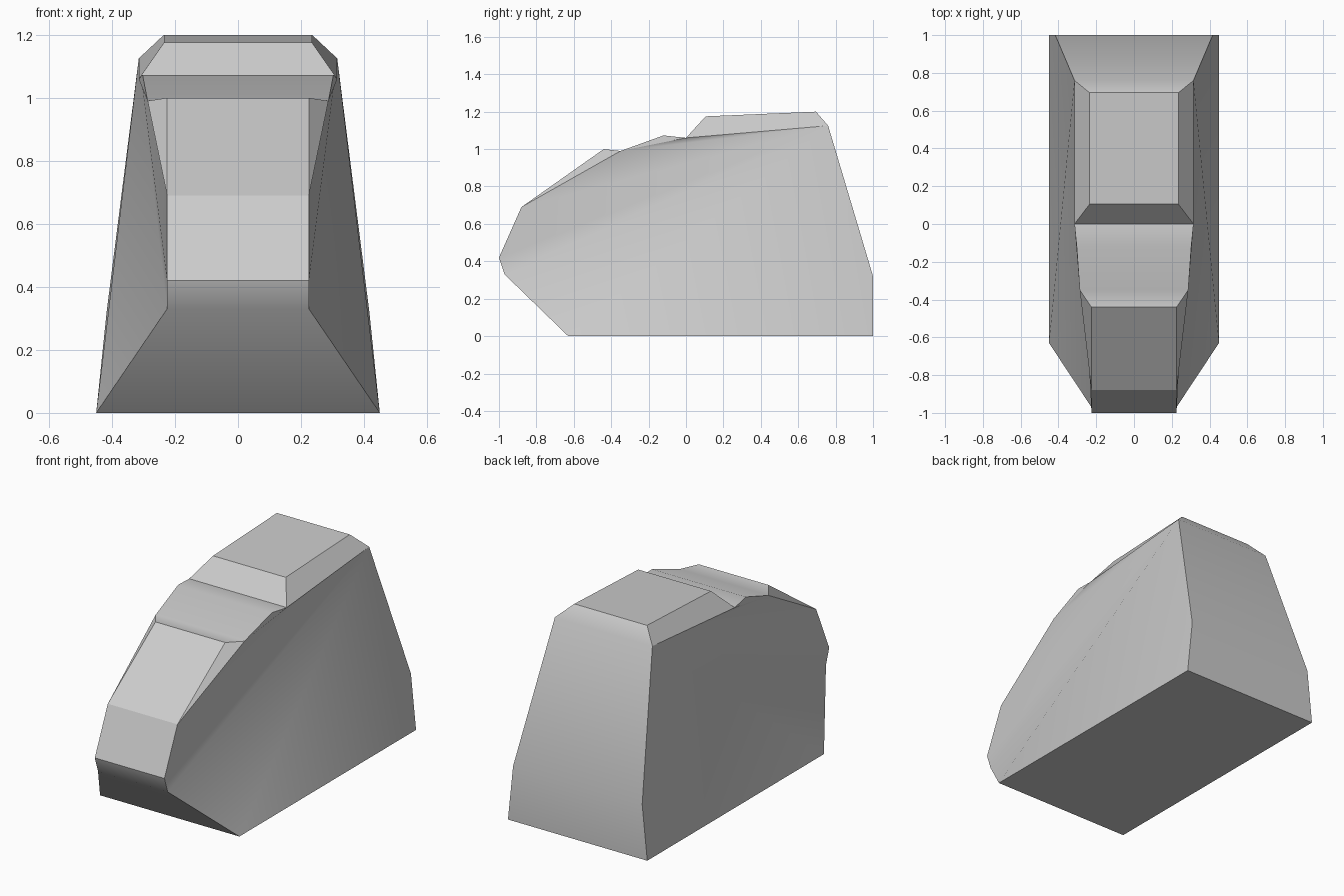
import bpy
import bmesh
import math

cube = bpy.data.objects.get("Cube")
if cube:
    bpy.data.objects.remove(cube, do_unlink=True)

# One flat colour
grey = bpy.data.materials.new("light grey")
grey.use_nodes = True
grey.diffuse_color = (0.6, 0.6, 0.6, 1)
grey.node_tree.nodes["Principled BSDF"].inputs["Base Color"].default_value = (0.6, 0.6, 0.6, 1)

# Profile from the lower front, over the top, to the lower back: half width, y, z
profile = {
    "base_front": (0.45, -0.63, 0),
    "nose_low": (0.225, -0.97, 0.33),
    "nose_tip": (0.225, -1, 0.42),
    "nose_high": (0.225, -0.88, 0.69),
    "hood_front": (0.225, -0.44, 1.0),
    "hood_side": (0.287, -0.35, 0.99),
    "hood_crest": (0.303, -0.12, 1.073),
    "roof_foot": (0.315, 0, 1.06),
    "roof_front": (0.235, 0.105, 1.175),
    "roof_back": (0.235, 0.695, 1.2),
    "shoulder": (0.315, 0.76, 1.125),
    "tail_high": (0.417, 1, 0.32),
    "base_back": (0.45, 1, 0),
}

# Flank panels: a fan around the shoulder plus the small bevels above it
flank = [("shoulder", a, b) for a, b in (
    ("base_front", "nose_low"), ("nose_low", "nose_tip"),
    ("nose_tip", "nose_high"), ("nose_high", "hood_side"),
    ("hood_side", "roof_foot"))]
flank += [
    ("shoulder", "tail_high", "base_back", "base_front"),
    ("nose_high", "hood_front", "hood_side"),
    ("hood_side", "hood_crest", "roof_foot"),
    ("roof_foot", "roof_front", "roof_back", "shoulder"),
]

bm = bmesh.new()
left = {n: bm.verts.new(p) for n, p in profile.items()}
right = {n: bm.verts.new((-x, y, z)) for n, (x, y, z) in profile.items()}

# Centre strips, closed round through the underside
names = list(profile)
for a, b in zip(names, names[1:] + names[:1]):
    bm.faces.new((left[a], left[b], right[b], right[a]))

# Mirrored flanks
for side in (left, right):
    for panel in flank:
        bm.faces.new([side[n] for n in panel])

bmesh.ops.recalc_face_normals(bm, faces=bm.faces)
mesh = bpy.data.meshes.new("body_shell")
bm.to_mesh(mesh)
bm.free()
mesh.materials.append(grey)

body = bpy.data.objects.new("body_shell", mesh)
bpy.context.collection.objects.link(body)
bpy.ops.object.select_all(action="DESELECT")
body.select_set(True)
bpy.context.view_layer.objects.active = body
bpy.ops.object.shade_smooth_by_angle(angle=math.radians(30))
